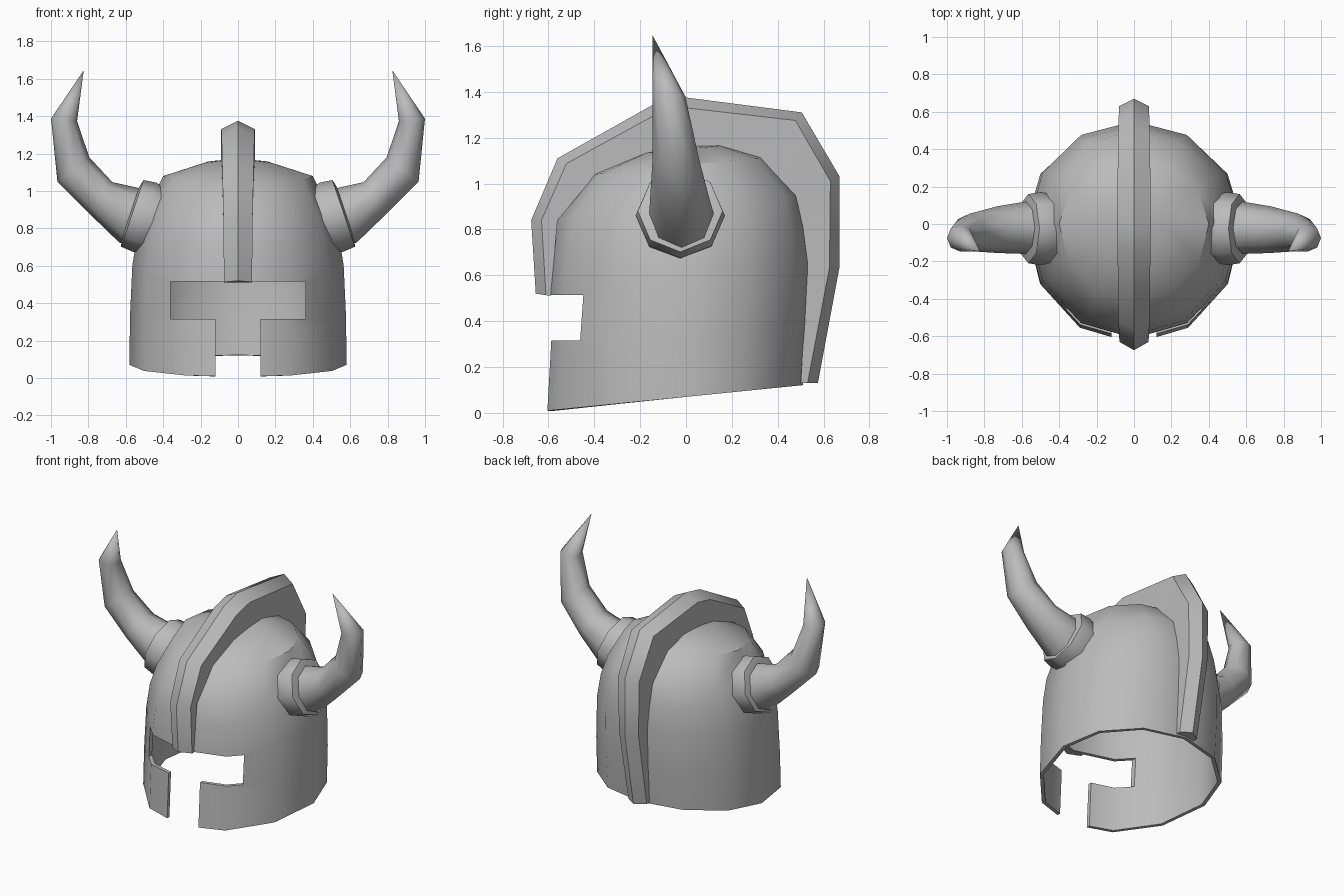
import bpy, bmesh, math
from mathutils import Vector

cube = bpy.data.objects.get("Cube")
if cube:
    bpy.data.objects.remove(cube, do_unlink=True)

grey = bpy.data.materials.new("plain grey")
grey.use_nodes = True
COLOR = (0.5, 0.5, 0.5, 1)
grey.diffuse_color = COLOR
grey.node_tree.nodes["Principled BSDF"].inputs["Base Color"].default_value = COLOR


def loft(name, rings, cap_start=True, cap_end=True):
    """Skin closed rings of equal point count; a one-point ring makes a tip."""
    bm = bmesh.new()
    loops = [[bm.verts.new(p) for p in ring] for ring in rings]
    for a, b in zip(loops, loops[1:]):
        n = len(a)
        for i in range(n):
            j = (i + 1) % n
            if len(b) == 1:
                bm.faces.new((a[i], a[j], b[0]))
            else:
                bm.faces.new((a[i], a[j], b[j], b[i]))
    if cap_start:
        bm.faces.new(loops[0])
    if cap_end and len(loops[-1]) > 1:
        bm.faces.new(loops[-1])
    bmesh.ops.recalc_face_normals(bm, faces=bm.faces)
    mesh = bpy.data.meshes.new(name)
    bm.to_mesh(mesh)
    bm.free()
    obj = bpy.data.objects.new(name, mesh)
    bpy.context.collection.objects.link(obj)
    mesh.materials.append(grey)
    return obj


def activate(obj):
    bpy.ops.object.select_all(action='DESELECT')
    obj.select_set(True)
    bpy.context.view_layer.objects.active = obj


def smooth(obj, degrees):
    activate(obj)
    bpy.ops.object.shade_smooth_by_angle(angle=math.radians(degrees))


# Helmet shell: twelve-sided rings tilted up toward the back
def shell_ring(z, rx, front, back):
    ring = []
    for i in range(12):
        a = math.tau * i / 12
        y = math.sin(a) * (back if math.sin(a) > 0 else front)
        ring.append((rx * math.cos(a), y, z + 0.1 * y))
    return ring


profile = [(0.07, 0.58, 0.64, 0.51), (0.32, 0.578, 0.625, 0.535),
           (0.60, 0.565, 0.61, 0.55), (0.76, 0.54, 0.595, 0.53),
           (0.90, 0.49, 0.565, 0.50), (1.08, 0.40, 0.42, 0.345),
           (1.15, 0.18, 0.2, 0.17)]
shell = loft("helmet_shell", [shell_ring(*p) for p in profile] + [[(0, 0, 1.17)]],
             cap_start=False)
wall = shell.modifiers.new("wall", 'SOLIDIFY')
wall.thickness = 0.025
wall.offset = -1

# T-shaped opening for the eyes and mouth
t_shape = [(-0.12, -0.2), (0.12, -0.2), (0.12, 0.315), (0.36, 0.315),
           (0.36, 0.515), (-0.36, 0.515), (-0.36, 0.315), (-0.12, 0.315)]
cutter = loft("face_opening_cutter",
              [[(x, y, z) for x, z in t_shape] for y in (-1, -0.2)])
cutter.hide_render = True
cut = shell.modifiers.new("face opening", 'BOOLEAN')
cut.operation = 'DIFFERENCE'
cut.solver = 'EXACT'
cut.object = cutter
activate(shell)
for mod in ("wall", "face opening"):
    bpy.ops.object.modifier_apply(modifier=mod)
bpy.data.objects.remove(cutter, do_unlink=True)
smooth(shell, 40)

# Crest: ridged band from brow to nape; outer and inner (y, z), half width
crest_path = [((-0.655, 0.52), (-0.59, 0.51), 0.075),
              ((-0.675, 0.84), (-0.56, 0.84), 0.078),
              ((-0.56, 1.11), (-0.41, 1.02), 0.083),
              ((-0.15, 1.34), (-0.10, 1.12), 0.088),
              ((0, 1.375), (0, 1.14), 0.09),
              ((0.505, 1.31), (0.32, 1.08), 0.085),
              ((0.67, 1.03), (0.48, 0.94), 0.08),
              ((0.67, 0.64), (0.53, 0.62), 0.075),
              ((0.575, 0.13), (0.50, 0.13), 0.07)]
crest_rings = []
for outer, inner, w in crest_path:
    o, i = Vector(outer), Vector(inner)
    s = o + (i - o).normalized() * 0.045
    crest_rings.append([(-w, *i), (-w, *s), (0, *o), (w, *s), (w, *i)])
smooth(loft("crest", crest_rings), 50)


# Horns and collars
def section(side, x, y, z, nx, nz, r, ry):
    """Octagon across the direction (nx, nz)."""
    d = Vector((nx, nz)).normalized()
    ring = []
    for i in range(8):
        a = math.tau * i / 8
        c, s = r * math.cos(a), ry * math.sin(a)
        ring.append((side * (x - d.y * c), y + s, z + d.x * c))
    return ring


# centre x, y, z, direction x, z, radius in the bend plane, radius in y
horn_path = [(0.50, -0.02, 0.84, 0.95, 0.32, 0.155, 0.14),
             (0.58, -0.02, 0.87, 0.93, 0.36, 0.155, 0.14),
             (0.73, -0.03, 0.96, 0.83, 0.56, 0.105, 0.125),
             (0.88, -0.045, 1.115, 0.6, 0.8, 0.107, 0.10),
             (0.93, -0.075, 1.38, -0.1, 1, 0.07, 0.072)]
collar_path = [(0.44, -0.025, 0.84, 0.95, 0.32, 0.18, 0.185),
               (0.50, -0.025, 0.86, 0.95, 0.32, 0.195, 0.195),
               (0.565, -0.025, 0.88, 0.95, 0.32, 0.188, 0.185),
               (0.575, -0.025, 0.883, 0.95, 0.32, 0.15, 0.14)]
for side, label in ((1, "left"), (-1, "right")):
    horn = loft("horn_" + label,
                [section(side, *p) for p in horn_path] + [[(side * 0.825, -0.145, 1.645)]])
    smooth(horn, 60)
    smooth(loft("horn_collar_" + label, [section(side, *p) for p in collar_path]), 50)
